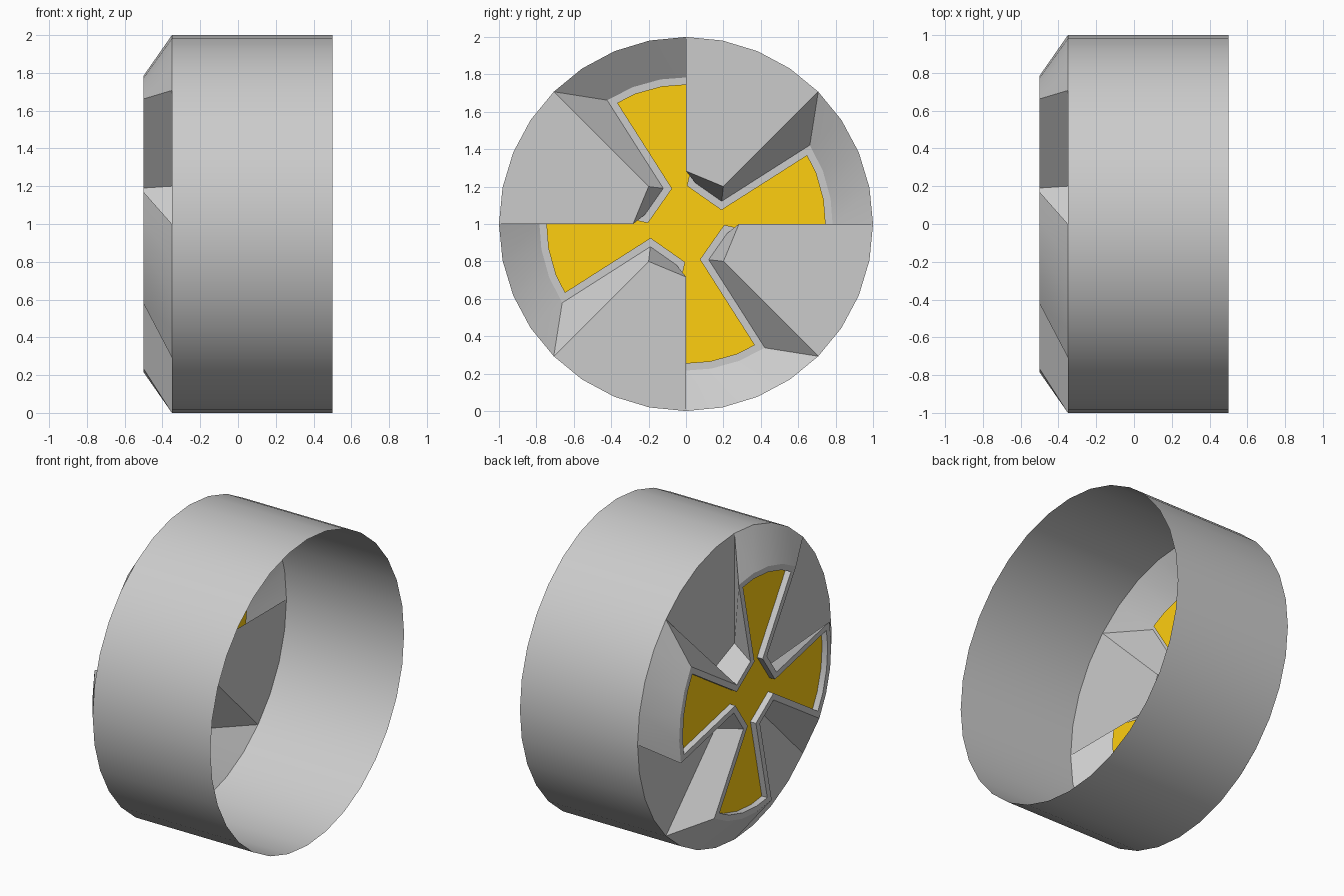
import bpy, bmesh
from math import radians, cos, sin
from mathutils import Vector

if "Cube" in bpy.data.objects:
    bpy.data.objects.remove(bpy.data.objects["Cube"])

SEG = 360 / 32       # rim facet angle
TWIST = 12.5         # raised spokes are turned against the recessed panels
BORDER = 0.037       # width of the frame round the gold inlay
DEPTH = 0.04         # depth of the gold inlay


def polar(r, deg):
    return Vector((r * cos(radians(deg)), r * sin(radians(deg))))


def cross_outline(r_in, r_out, turn):
    """Four-armed outline: 7 points per arm, counter-clockwise."""
    pts = []
    for arm in range(4):
        a = arm * 90 - turn
        pts.append(polar(r_in, a))
        pts += [polar(r_out, a + i * SEG) for i in range(5)]
        pts.append(polar(r_in, a + 45))
    return pts


def inset(pts, d):
    """Mitred inward offset of a counter-clockwise outline."""
    out = []
    for i, p in enumerate(pts):
        e1 = (p - pts[i - 1]).normalized()
        e2 = (pts[(i + 1) % len(pts)] - p).normalized()
        n1, n2 = Vector((-e1.y, e1.x)), Vector((-e2.y, e2.x))
        out.append(p + (n1 + n2) * d / (1 + n1.dot(n2)))
    return out


def ring(bm, pts, x):
    return [bm.verts.new((x, p.x, 1 + p.y)) for p in pts]


def bridge(bm, a, b):
    n = len(a)
    for i in range(n):
        j = (i + 1) % n
        bm.faces.new((a[i], b[i], b[j], a[j]))


def finish(bm, name, color=None):
    bmesh.ops.recalc_face_normals(bm, faces=bm.faces)
    me = bpy.data.meshes.new(name)
    bm.to_mesh(me)
    bm.free()
    ob = bpy.data.objects.new(name, me)
    bpy.context.collection.objects.link(ob)
    if color:
        mat = bpy.data.materials.new(name)
        mat.diffuse_color = color
        mat.use_nodes = True
        mat.node_tree.nodes["Principled BSDF"].inputs["Base Color"].default_value = mat.diffuse_color
        me.materials.append(mat)
    return ob


frame_pts = cross_outline(0.226, 0.785, TWIST)
inlay_pts = inset(frame_pts, BORDER)

# Rim barrel, recessed panels, twisted spoke walls and frame
bm = bmesh.new()
base = ring(bm, cross_outline(0.283, 1.0, 0), -0.35)
frame = ring(bm, frame_pts, -0.5)
lip = ring(bm, inlay_pts, -0.5)
floor = ring(bm, inlay_pts, -0.5 + DEPTH)
for a, b in ((base, frame), (frame, lip), (lip, floor)):
    bridge(bm, a, b)

rim = []
for arm in range(4):
    o = arm * 7
    nxt = (o + 7) % 28
    arc = ring(bm, [polar(1, arm * 90 + 45 + i * SEG) for i in (1, 2, 3)], -0.35)
    # flat panel between two spokes
    bm.faces.new([base[o + 6], base[o + 5]] + arc + [base[nxt + 1], base[nxt]])
    rim += base[o + 1:o + 6] + arc
bridge(bm, rim, ring(bm, [polar(1, i * SEG) for i in range(32)], 0.5))
wheel = finish(bm, "wheel_rim")
bpy.context.view_layer.objects.active = wheel
wheel.select_set(True)
bpy.ops.object.shade_smooth_by_angle(angle=radians(25))

# Gold cross-shaped inlay
bm = bmesh.new()
face = bm.faces.new(ring(bm, inlay_pts, -0.5 + DEPTH))
face.normal_update()
if face.normal.x > 0:
    face.normal_flip()
finish(bm, "gold_inlay", (1.0, 0.62, 0.005, 1))
